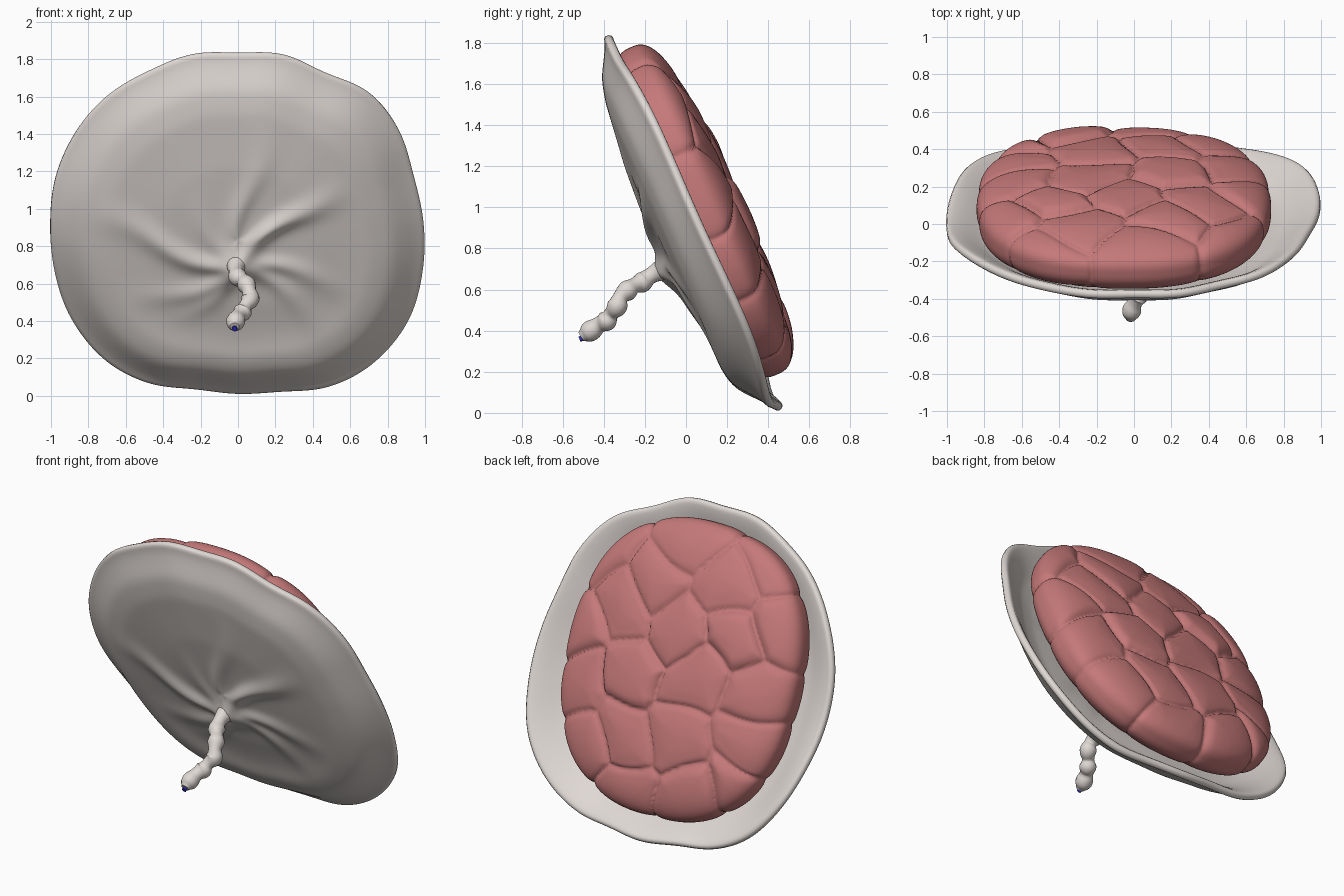
import bpy, bmesh, math, random
from mathutils import Vector

if "Cube" in bpy.data.objects:
    bpy.data.objects.remove(bpy.data.objects["Cube"])

random.seed(4)
TILT = math.atan(0.451)                       # disc leans back towards its foot
CA, SA = math.cos(TILT), math.sin(TILT)


def place(x, v, w):
    """Disc coordinates (across, up the disc, towards the back) to world."""
    return Vector((x, 0.035 - SA * v + CA * w, 0.92 + CA * v + SA * w))


def material(name, col):
    m = bpy.data.materials.new(name)
    m.diffuse_color = (*col, 1)
    m.use_nodes = True
    m.node_tree.nodes["Principled BSDF"].inputs["Base Color"].default_value = m.diffuse_color
    return m


def finish(bm, name, mat):
    me = bpy.data.meshes.new(name)
    bm.to_mesh(me)
    bm.free()
    ob = bpy.data.objects.new(name, me)
    bpy.context.collection.objects.link(ob)
    me.materials.append(mat)
    for p in me.polygons:
        p.use_smooth = True
    return ob


def cubic(a, b, c, d, t):
    return b + 0.5 * t * (c - a + t * (2*a - 5*b + 4*c - d + t * (3*(b - c) + d - a)))


def around(table, a):
    """Smooth periodic lookup of evenly spaced values by angle."""
    n = len(table)
    f = (a / math.tau % 1) * n
    i = int(f)
    return cubic(*[table[(i + k) % n] for k in (-1, 0, 1, 2)], f - i)


# Rim radius every 15 degrees in the front view, and rim offset every 30 degrees
RIM = [1.0, .98, 1.0, .995, .94, .945, .922, .947, .955, .985, 1.005, 1.015,
       1.008, 1.02, 1.04, 1.03, .98, .92, .92, .93, .995, 1.045, 1.06, 1.03]
LIFT = [.03, .035, 0, 0, -.005, 0, -.035, .045, 0, .025, -.015, .035]
# Depth of the outer face from the centre to the rim
DEPTH = [(0, -.195), (.4, -.18), (.7, -.148), (.82, -.115), (.9, -.065), (.96, -.03), (1, -.02)]

# Folds that radiate from the cord: angle, length, height
FOLDS = [(163, .85, .04), (42, .75, .045), (-12, .65, .025), (82, .85, .02),
         (205, .65, .024), (-40, .65, .02), (120, .5, .015), (225, .5, .018)]
BASE_V = -.16


def depth(r, a):
    for (r0, d0), (r1, d1) in zip(DEPTH, DEPTH[1:]):
        if r <= r1 or r1 == 1:
            d = d0 + (d1 - d0) * (r - r0) / (r1 - r0)
            break
    belly = -.03 * max(0, -math.sin(a)) * math.exp(-((r - .78) / .14) ** 2)
    return d + belly + around(LIFT, a) * r ** 6


def folds(x, v):
    dx, dv = x, v - BASE_V
    d = math.hypot(dx, dv)
    w = -.045 * math.exp(-(d / .1) ** 2)
    for ang, length, h in FOLDS:
        t = math.radians(ang)
        along = dx * math.cos(t) + dv * math.sin(t)
        side = dv * math.cos(t) - dx * math.sin(t) - .05 * math.sin(along * 7)
        if 0 < along < length:
            fade = math.sin(math.pi * (along / length) ** .5)
            w -= h * fade * math.exp(-(side / (.025 + .07 * along)) ** 2)
    return w


# Membrane dish
N, M = 120, 36
bm = bmesh.new()
rings = []
centre = bm.verts.new(place(0, 0, depth(0, 0) + folds(0, 0)))
for j in range(1, M + 1):
    r = j / M
    ring = []
    for i in range(N):
        a = math.tau * i / N
        R = around(RIM, a) * r
        x, v = R * math.cos(a), R * math.sin(a) / CA
        ring.append(bm.verts.new(place(x, v, depth(r, a) + folds(x, v))))
    rings.append(ring)
for i in range(N):
    k = (i + 1) % N
    bm.faces.new((centre, rings[0][i], rings[0][k]))
    for p, q in zip(rings, rings[1:]):
        bm.faces.new((p[i], q[i], q[k], p[k]))
for _ in range(3):
    bmesh.ops.smooth_vert(bm, verts=[v for v in bm.verts if not v.is_boundary], factor=.4,
                          use_axis_x=True, use_axis_y=True, use_axis_z=True)
pale = material("pale_membrane", (.74, .69, .66))
dish = finish(bm, "membrane_dish", pale)
sol = dish.modifiers.new("thickness", 'SOLIDIFY')
sol.thickness, sol.offset = .045, -1
sub = dish.modifiers.new("soft_rim", 'SUBSURF')
sub.levels = sub.render_levels = 1

# Lobed mass on the back: lobe centres across and up the disc
LOBES = [(.1, .8), (-.5, .8), (.17, .53), (-.33, .56), (.4, .3), (-.03, .28), (-.42, .3),
         (-.74, .45), (.2, -.05), (-.25, .0), (-.64, .05), (-.2, -.36), (.16, -.42), (-.7, -.28),
         (.1, -.75), (-.36, -.7), (-.65, -.55), (.6, .58), (.68, .1), (.55, -.22), (.45, -.58)]
HEIGHT = [random.uniform(-.015, .015) for _ in LOBES]
bm = bmesh.new()
bmesh.ops.create_icosphere(bm, subdivisions=7, radius=1)
P, Q = 2.4, 2.8
for vert in bm.verts:
    c = vert.co
    n = ((abs(c.x)**P + abs(c.y)**P) ** (Q / P) + abs(c.z)**Q) ** (1 / Q)
    c = c / n
    x, v = -.055 + .79 * c.x, .035 + .875 * c.y
    # wobble the lobe borders, then find the nearest two lobes
    px, pv = x + .035 * math.sin(9 * v), v + .035 * math.sin(8 * x + 1)
    near = sorted((math.hypot(px - lx, pv - lv), k) for k, (lx, lv) in enumerate(LOBES))[:2]
    gap = near[1][0] - near[0][0]
    groove = .5 * math.exp(-gap / .03) + .5 * math.exp(-gap / .14)
    blend = min(1, gap / .1)
    s = 1 - .03 * groove
    x, v = -.055 + (x + .055) * s, .035 + (v - .035) * s
    up = .2 + HEIGHT[near[0][1]] * blend - .05 * groove
    w = .075 + c.z * (up if c.z > 0 else .2)
    a = math.atan2(v * CA, x)
    r = math.hypot(x, v * CA) / around(RIM, a)
    vert.co = place(x, v, max(w, depth(r, a) + .03))
bmesh.ops.recalc_face_normals(bm, faces=bm.faces)
finish(bm, "lobed_mass", material("red_tissue", (.56, .19, .19)))

# Twisted cord: x, y, z, radius, alternating swollen and pinched
PATH = [(0, -.09, .71, .06), (-.01, -.13, .69, .05), (-.01, -.175, .665, .04), (.0, -.215, .635, .05),
        (.025, -.25, .62, .038), (.045, -.285, .595, .05), (.06, -.32, .56, .038),
        (.065, -.335, .52, .05), (.04, -.365, .48, .036), (.025, -.385, .45, .05),
        (.005, -.42, .43, .04), (-.01, -.455, .405, .05), (-.016, -.485, .385, .045),
        (-.018, -.51, .37, .025)]


def tube(name, pts, mat):
    cu = bpy.data.curves.new(name, 'CURVE')
    cu.dimensions = '3D'
    cu.bevel_depth, cu.bevel_resolution, cu.resolution_u = 1, 5, 8
    cu.use_fill_caps = True
    sp = cu.splines.new('BEZIER')
    sp.bezier_points.add(len(pts) - 1)
    sp.radius_interpolation = 'CARDINAL'
    for b, (x, y, z, r) in zip(sp.bezier_points, pts):
        b.co, b.radius = (x, y, z), r
        b.handle_left_type = b.handle_right_type = 'AUTO'
    ob = bpy.data.objects.new(name, cu)
    bpy.context.collection.objects.link(ob)
    cu.materials.append(mat)


tube("cord", PATH, pale)
tube("cord_vessel_end", [(-.018, -.49, .37, .014), (-.018, -.518, .358, .014)],
     material("blue_vessel", (.03, .03, .5)))
